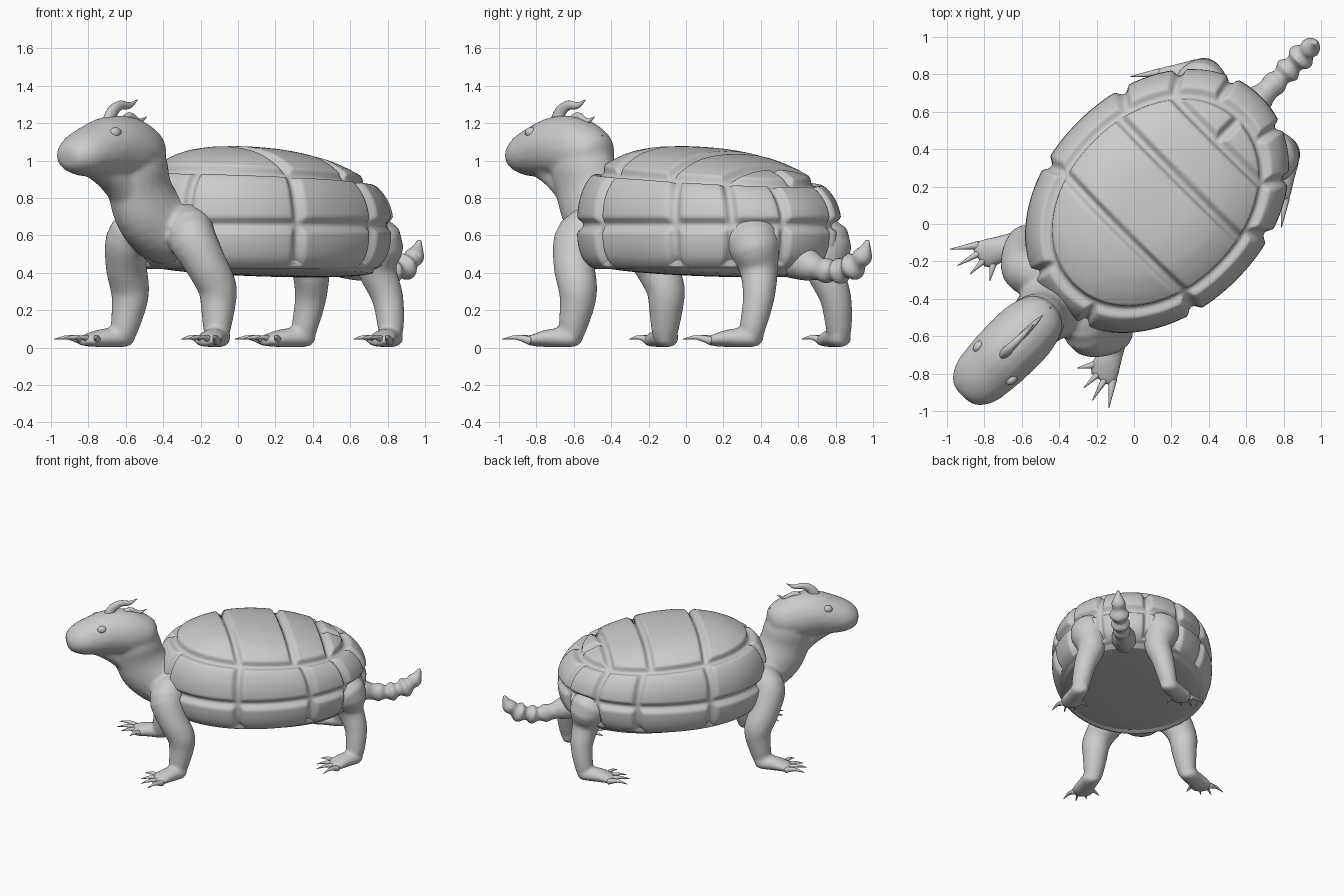
import bpy, bmesh
from math import sin, cos, pi, radians, copysign
from mathutils import Vector, Matrix

if "Cube" in bpy.data.objects:
    bpy.data.objects.remove(bpy.data.objects["Cube"])

# Built facing -Y in local space, then every part is turned 45 degrees
TURN = radians(-45)


def finish(bm, name):
    bmesh.ops.recalc_face_normals(bm, faces=bm.faces)
    for f in bm.faces:
        f.smooth = True
    me = bpy.data.meshes.new(name)
    bm.to_mesh(me)
    bm.free()
    ob = bpy.data.objects.new(name, me)
    ob.rotation_euler.z = TURN
    bpy.context.collection.objects.link(ob)
    return ob


def spline(pts, steps):
    """Catmull-Rom through tuples of any length."""
    out = []
    for i in range(len(pts) - 1):
        a, b = pts[max(i - 1, 0)], pts[i]
        c, d = pts[i + 1], pts[min(i + 2, len(pts) - 1)]
        for k in range(steps):
            t = k / steps
            out.append(tuple(0.5 * (2 * q + (r - p) * t + (2 * p - 5 * q + 4 * r - s) * t * t
                                    + (3 * q - p - 3 * r + s) * t ** 3)
                             for p, q, r, s in zip(a, b, c, d)))
    return out + [tuple(pts[-1])]


def tube(bm, pts, side=1, n=20, steps=4):
    """Loft along points (x, y, z, half width[, half height])."""
    pts = [p if len(p) == 5 else (*p, p[3]) for p in pts]
    path = spline([(p[0] * side, *p[1:]) for p in pts], steps)
    rings = []
    for i, p in enumerate(path):
        t = (Vector(path[min(i + 1, len(path) - 1)][:3]) - Vector(path[max(i - 1, 0)][:3])).normalized()
        ax = Vector((1, 0, 0))
        ax = (ax - t * ax.dot(t)).normalized()
        up = t.cross(ax)
        rings.append([bm.verts.new(Vector(p[:3]) + ax * max(p[3], .001) * cos(2 * pi * k / n)
                                   + up * max(p[4], .001) * sin(2 * pi * k / n)) for k in range(n)])
    for a, b in zip(rings, rings[1:]):
        for k in range(n):
            bm.faces.new((a[k], a[(k + 1) % n], b[(k + 1) % n], b[k]))
    bm.faces.new(rings[0][::-1])
    bm.faces.new(rings[-1])


def ball(bm, c, r):
    bmesh.ops.create_uvsphere(bm, u_segments=32, v_segments=20, radius=1,
                              matrix=Matrix.Translation(c) @ Matrix.Diagonal((*r, 1)))


# Body: head, neck, chest, legs, feet and tail fused into one skin
bm = bmesh.new()
tube(bm, [(0, -1.295, 1.01, .05, .035), (0, -1.27, 1.015, .10, .075), (0, -1.2, 1.03, .145, .115),
          (0, -1.1, 1.05, .163, .142), (0, -.97, 1.07, .172, .168), (0, -.84, 1.06, .172, .175),
          (0, -.74, 1.04, .155, .15), (0, -.67, 1.0, .115, .11), (0, -.63, .98, .06, .05)])
tube(bm, [(0, -.83, 1.08, .14), (0, -.78, .97, .16, .185), (0, -.745, .85, .148, .19),
          (0, -.68, .73, .165, .195), (0, -.54, .62, .2, .18), (0, -.4, .58, .2, .14)])
tube(bm, [(0, -1.12, 1.0, .08), (0, -.96, .925, .1, .085), (0, -.83, .81, .1, .085), (0, -.66, .66, .11)])
ball(bm, (0, -.44, .59), (.28, .18, .135))
tube(bm, [(0, .8, .47, .1), (0, .93, .44, .085), (0, 1.01, .42, .06), (0, 1.07, .41, .07),
          (0, 1.115, .405, .047), (0, 1.165, .41, .075), (0, 1.21, .42, .045), (0, 1.26, .435, .08),
          (0, 1.3, .46, .047), (0, 1.335, .49, .057), (0, 1.36, .535, .03), (0, 1.375, .585, .012)])
FRONT_LEG = [(.13, -.49, .65, .13), (.225, -.58, .595, .13), (.30, -.545, .45, .112), (.33, -.49, .33, .105),
             (.335, -.485, .24, .095), (.35, -.51, .09, .072), (.35, -.51, .03, .05)]
REAR_LEG = [(.2, .7, .58, .14), (.27, .78, .555, .145), (.25, .8, .42, .105), (.29, .84, .27, .085),
            (.325, .83, .11, .07), (.33, .82, .03, .05)]
FOOT = [(.35, -.46, .045, .04, .03), (.36, -.5, .05, .065, .048), (.41, -.6, .052, .072, .05),
        (.45, -.68, .04, .08, .035), (.46, -.72, .035, .06, .022)]
CLAW_TIPS = [(.6, -.79), (.51, -.825), (.43, -.81), (.33, -.76)]
FOOT_SHIFTS = [(0, 0), (-.03, 1.335)]
for s in (1, -1):
    tube(bm, FRONT_LEG, s)
    tube(bm, REAR_LEG, s)
    for dx, dy in FOOT_SHIFTS:
        tube(bm, [(p[0] + dx, p[1] + dy, *p[2:]) for p in FOOT], s)
body = finish(bm, "body")
m = body.modifiers.new("fuse", 'REMESH')
m.mode = 'VOXEL'
m.voxel_size = .014
m.use_smooth_shade = True
m = body.modifiers.new("soften", 'SMOOTH')
m.factor = .5
m.iterations = 6

# Claws
bm = bmesh.new()
for s in (1, -1):
    for dx, dy in FOOT_SHIFTS:
        for i, (x, y) in enumerate(CLAW_TIPS):
            bx, by = .505 - .037 * i, -.665
            tube(bm, [(bx + dx, by + dy, .035, .024), ((bx + x) / 2 + dx, (by + y) / 2 + dy, .055, .013),
                      (x + dx, y + dy, .045, .002)], s, n=10)
finish(bm, "claws")

# Crest horns along the middle of the head
bm = bmesh.new()
tube(bm, [(0, -.98, 1.19, .03, .045), (0, -.95, 1.26, .025, .035), (0, -.89, 1.295, .02, .026),
          (0, -.82, 1.295, .014, .017), (0, -.76, 1.325, .002)], n=12)
tube(bm, [(0, -.87, 1.19, .022, .035), (0, -.82, 1.235, .018, .025), (0, -.75, 1.21, .012, .016),
          (0, -.69, 1.235, .002)], n=12)
tube(bm, [(0, -.78, 1.14, .02, .03), (0, -.72, 1.17, .016, .022), (0, -.67, 1.13, .01, .014),
          (0, -.63, 1.135, .002)], n=12)
finish(bm, "crest_horns")

# Eyes
bm = bmesh.new()
for s in (1, -1):
    ball(bm, (.125 * s, -1.05, 1.15), (.025, .035, .028))
finish(bm, "eyes")

# Shell: plan oval swept through a domed profile (scale, height), carved with grooves between plates
PROFILE = [(0, .385), (.4, .388), (.7, .4), (.86, .42), (.93, .45), (.975, .5), (1, .58), (1, .7),
           (.975, .79), (.92, .865), (.84, .92), (.75, .962), (.66, .995), (.55, 1.025), (.43, 1.045),
           (.32, 1.057), (.2, 1.064), (.1, 1.067), (0, 1.068)]
MERIDIANS = [radians(a) for a in (17, 43, 69, 110, 162)]
CROSS_LINES = (-.06, .36, .65)
HALF_W, HALF_L, MID_Y, SEG = .597, .785, .175, 320
prof = spline(PROFILE, 8)[1:-1]
dist = [0]
for a, b in zip(prof, prof[1:]):
    dist.append(dist[-1] + ((b[0] - a[0]) ** 2 * .36 + (b[1] - a[1]) ** 2) ** .5)


def at_height(z):
    return min(zip(prof, dist), key=lambda q: abs(q[0][1] - z))[1]


RIM, TOP = at_height(.65), at_height(.925)
bm = bmesh.new()
rows, depth = [], []
for (sc, z), d in zip(prof, dist):
    row = []
    for k in range(SEG):
        a = 2 * pi * k / SEG
        x = HALF_W * sc * copysign(abs(sin(a)) ** .97, sin(a))
        yl = HALF_L * copysign(abs(cos(a)) ** .97, cos(a)) * sc
        y = MID_Y + yl
        rise = max(0, (z - .7) / .37)
        lift = -(.085 if yl > 0 else .065) * yl / HALF_L * rise
        lift -= .03 * yl / HALF_L * (z < .42)
        row.append(bm.verts.new((x, y - .02 * rise, z + lift)))
        fold = min(a, 2 * pi - a)
        gap = min(abs(d - RIM), abs(d - TOP))
        if d < TOP:
            gap = min([gap] + [abs(fold - t) * .66 * sc for t in MERIDIANS])
        else:
            gap = min([gap] + [abs(y - c) for c in CROSS_LINES])
            if y > CROSS_LINES[-1]:
                gap = min(gap, abs(x))
        t = min(1, max(0, (gap - .006) / .036))
        cut = 1 - t * t * (3 - 2 * t)
        depth.append(0 if z < .44 else cut * .034)
    rows.append(row)
for a, b in zip(rows, rows[1:]):
    for k in range(SEG):
        bm.faces.new((a[k], a[(k + 1) % SEG], b[(k + 1) % SEG], b[k]))
bm.faces.new(rows[0][::-1])
bm.faces.new(rows[-1])
bmesh.ops.recalc_face_normals(bm, faces=bm.faces)
bm.normal_update()
normals = [v.normal.copy() for v in bm.verts]
for v, nrm, dp in zip(bm.verts, normals, depth):
    v.co -= nrm * dp
finish(bm, "shell")
